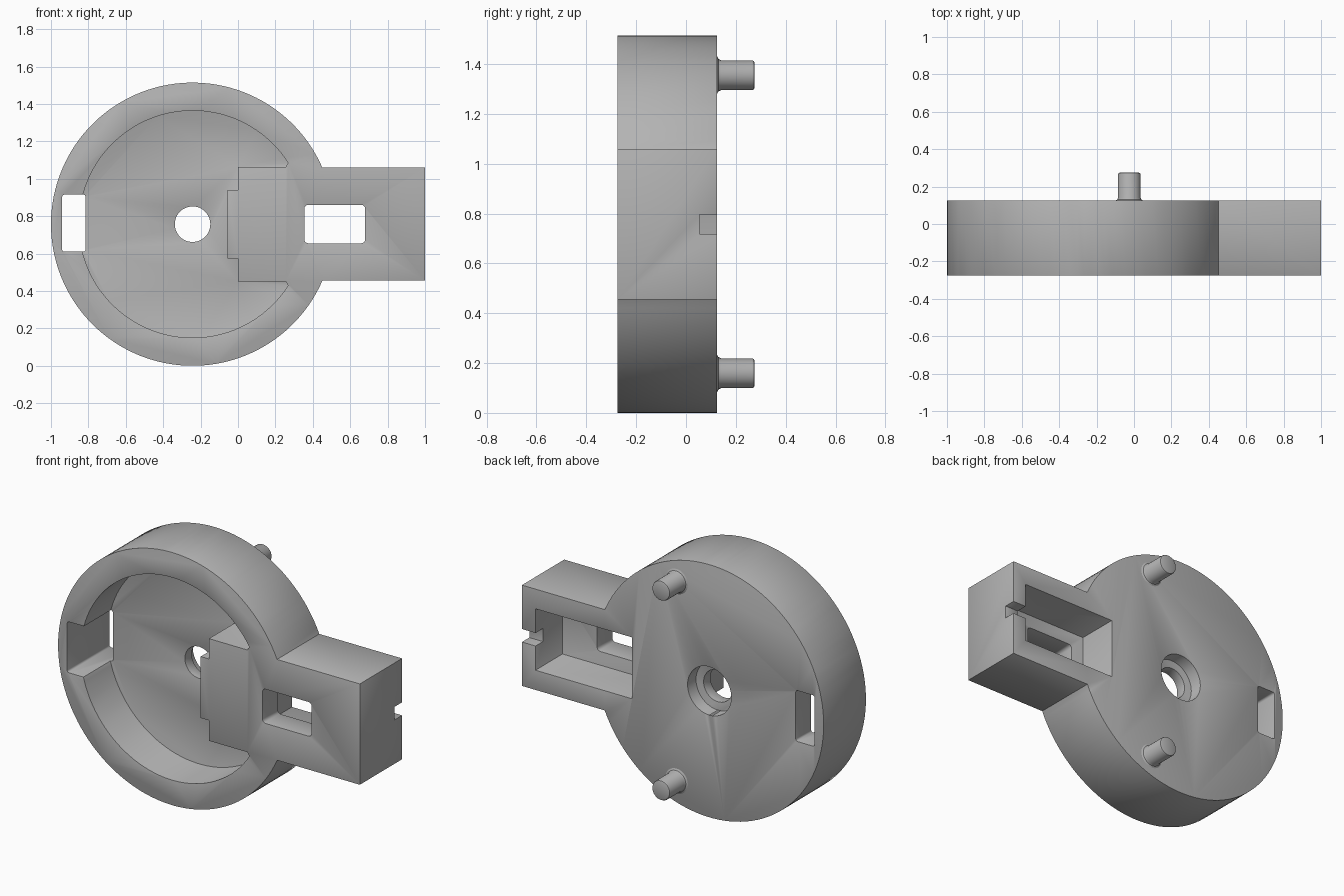
import bpy, bmesh, math

cube = bpy.data.objects.get("Cube")
if cube:
    bpy.data.objects.remove(cube, do_unlink=True)

CX, CZ, R = -0.243, 0.757, 0.757      # disc centre and radius
FRONT, BACK, FLOOR = -0.275, 0.125, -0.02
HALF = 0.302                          # half height of the side block
OVER = 0.1                            # cutter overshoot

grey = bpy.data.materials.new("plain grey")
grey.use_nodes = True
colour = (0.45, 0.45, 0.45, 1)
grey.diffuse_color = colour
grey.node_tree.nodes["Principled BSDF"].inputs["Base Color"].default_value = colour


def arc(r, start, end, n):
    """Points (x, z) on a circle about the disc centre."""
    return [(CX + r * math.cos(start + (end - start) * i / n),
             CZ + r * math.sin(start + (end - start) * i / n)) for i in range(n + 1)]


def rect(x0, x1, z0, z1):
    return [(x0, z0), (x1, z0), (x1, z1), (x0, z1)]


def rounded(x0, x1, z0, z1, r):
    """Rectangle outline with rounded corners."""
    pts = []
    for k, (x, z) in enumerate(rect(x0 + r, x1 - r, z0 + r, z1 - r)):
        for i in range(5):
            a = math.pi + (k + i / 4) * math.pi / 2
            pts.append((x + r * math.cos(a), z + r * math.sin(a)))
    return pts


def prism(name, pts, y0, y1):
    """Extrude an (x, z) outline from y0 to y1."""
    bm = bmesh.new()
    face = bm.faces.new([bm.verts.new((x, y0, z)) for x, z in pts])
    ext = bmesh.ops.extrude_face_region(bm, geom=[face])
    for v in ext["geom"]:
        if isinstance(v, bmesh.types.BMVert):
            v.co.y = y1
    bmesh.ops.recalc_face_normals(bm, faces=bm.faces)
    return finish(name, bm)


def finish(name, bm):
    mesh = bpy.data.meshes.new(name)
    bm.to_mesh(mesh)
    bm.free()
    mesh.materials.append(grey)
    ob = bpy.data.objects.new(name, mesh)
    bpy.context.collection.objects.link(ob)
    return ob


def smooth(ob):
    bpy.ops.object.select_all(action='DESELECT')
    ob.select_set(True)
    bpy.context.view_layer.objects.active = ob
    bpy.ops.object.shade_smooth_by_angle(angle=math.radians(35))


def circle(r, n=48):
    return arc(r, 0, 2 * math.pi, n)[:-1]


# Body outline: round housing joined to the rectangular side block
a = math.asin(HALF / R)
outline = arc(R, a, 2 * math.pi - a, 110) + [(1, CZ - HALF), (1, CZ + HALF)]
body = prism("housing", outline, FRONT, BACK)

# Round front recess, stepped around the raised land and its tab
b = math.asin(0.328 / 0.607)
top, tab = CZ + HALF + 0.004, 0.184
recess = arc(0.607, b, 2 * math.pi - b, 90)
recess += [(0.255, 2 * CZ - top), (0, 2 * CZ - top), (0, CZ - tab), (-0.055, CZ - tab),
           (-0.055, CZ + tab), (0, CZ + tab), (0, top), (0.255, top)]

cutters = [
    prism("recess_cutter", recess, FRONT - OVER, FLOOR),
    prism("side_slot_cutter", rounded(-0.94, -0.815, 0.61, 0.915, 0.012), FRONT - OVER, BACK + OVER),
    prism("centre_hole_cutter", circle(0.095), FRONT, BACK + OVER),
    prism("counterbore_cutter", circle(0.145), 0.045, BACK + OVER),
    prism("window_cutter", rounded(0.355, 0.68, 0.655, 0.86, 0.02), FRONT - OVER, 0),
    prism("back_pocket_cutter", rect(0.27, 0.91, CZ - tab, CZ + tab), -0.13, BACK + OVER),
    prism("end_notch_cutter", rect(0.85, 1.1, 0.718, 0.796), 0.055, BACK + OVER),
]
for c in cutters:
    c.hide_render = True
    mod = body.modifiers.new(c.name, 'BOOLEAN')
    mod.operation = 'DIFFERENCE'
    mod.solver = 'EXACT'
    mod.object = c

# Small rounded edges over the finished body
bev = body.modifiers.new("soft_edges", 'BEVEL')
bev.width = 0.007
bev.segments = 2
bev.limit_method = 'ANGLE'
bev.angle_limit = math.radians(40)

# Bake the cuts, then drop the cutters
bpy.context.view_layer.update()
baked = bpy.data.meshes.new_from_object(body.evaluated_get(bpy.context.evaluated_depsgraph_get()))
body.modifiers.clear()
body.data = baked
for c in cutters:
    bpy.data.objects.remove(c, do_unlink=True)
smooth(body)

# Two locating pegs on the back, with flared roots and eased tips
profile = [(0, 0.1), (0.075, 0.1), (0.075, BACK), (0.065, 0.13), (0.06, 0.14),
           (0.06, 0.265), (0.057, 0.272), (0.05, 0.275), (0, 0.275)]
for name, z in (("upper_peg", 1.355), ("lower_peg", 0.159)):
    bm = bmesh.new()
    vs = [bm.verts.new((-0.025 + r, y, z)) for r, y in profile]
    edges = [bm.edges.new(p) for p in zip(vs, vs[1:])]
    bmesh.ops.spin(bm, geom=vs + edges, cent=(-0.025, 0, z), axis=(0, 1, 0),
                   angle=2 * math.pi, steps=32)
    bmesh.ops.remove_doubles(bm, verts=bm.verts, dist=1e-4)
    bmesh.ops.recalc_face_normals(bm, faces=bm.faces)
    smooth(finish(name, bm))
